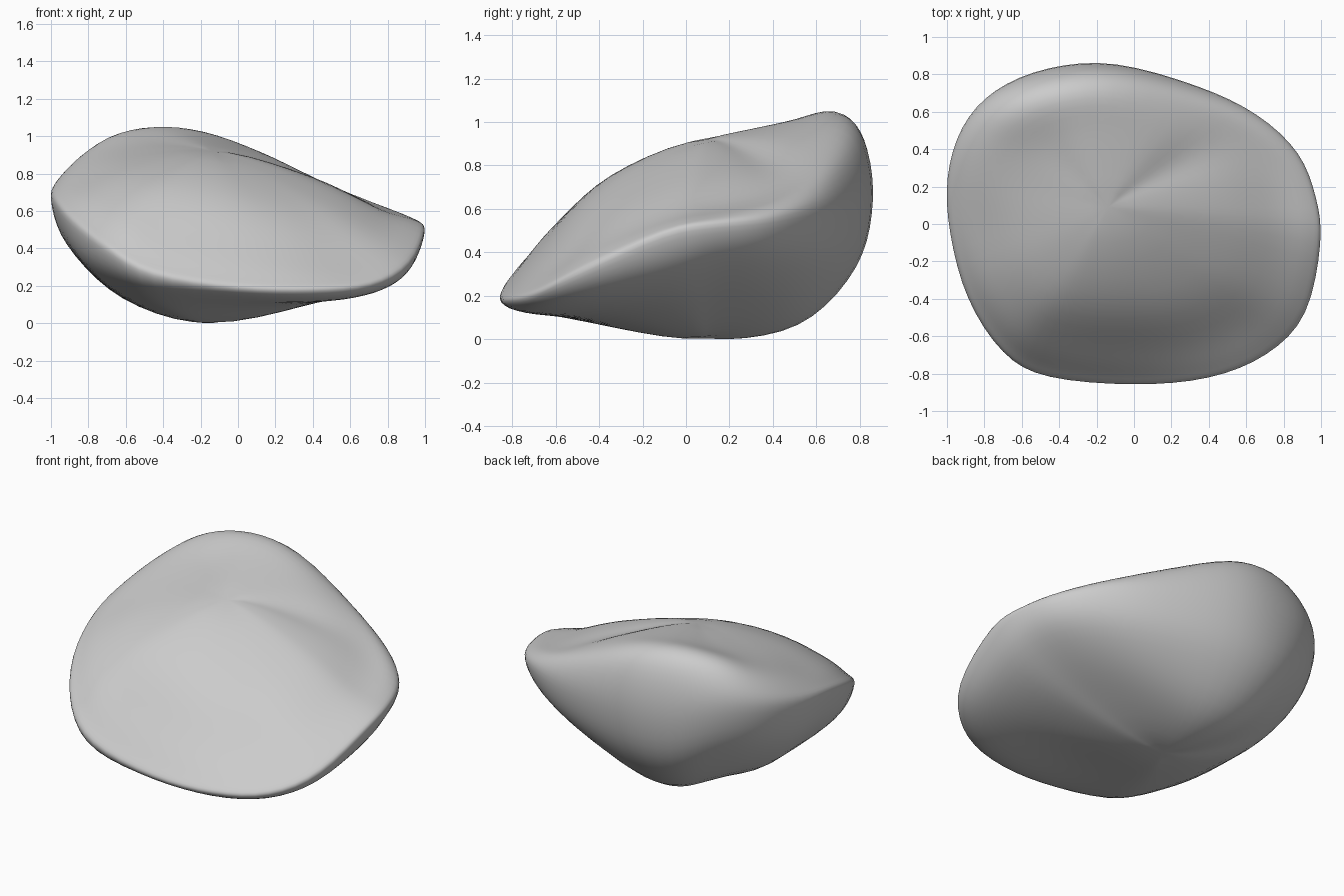
import bpy, bmesh
from mathutils import Vector

if "Cube" in bpy.data.objects:
    bpy.data.objects.remove(bpy.data.objects["Cube"])

# Stations around the rock, counter-clockwise from the right side:
# rim x, rim y, rim z, upper shoulder z, mid-top z, lower shoulder z, mid-bottom z
STATIONS = [
    (1.00, -.10, .48, .59, .755, .30, .14),
    (.975, .14, .52, .62, .78, .36, .17),
    (.88, .38, .54, .66, .80, .38, .18),
    (.66, .585, .58, .74, .83, .38, .16),
    (.35, .735, .60, .86, .92, .36, .12),
    (-.10, .86, .64, 1.01, .99, .34, .07),
    (-.46, .835, .66, 1.06, 1.01, .34, .075),
    (-.745, .715, .74, 1.03, .98, .45, .135),
    (-.92, .52, .72, .94, .945, .46, .16),
    (-1.0, .25, .68, .85, .905, .43, .14),
    (-.985, -.05, .64, .77, .87, .41, .13),
    (-.89, -.40, .53, .70, .83, .32, .115),
    (-.70, -.69, .39, .60, .785, .24, .095),
    (-.46, -.82, .26, .49, .755, .17, .075),
    (0.0, -.86, .19, .42, .715, .14, .085),
    (.40, -.825, .18, .38, .675, .125, .095),
    (.71, -.70, .205, .39, .665, .14, .105),
    (.92, -.48, .31, .48, .69, .20, .12),
]
CX, CY, TOP, BOTTOM = -.15, .10, .935, 0.0
PER, STEPS = 4, 5


def spline(a, b, c, d, t):
    """Smooth curve from b to c that passes through every point."""
    return tuple(.5 * (2*q + (r - p)*t + (2*p - 5*q + 4*r - s)*t*t
                       + (3*q - p - 3*r + s)*t**3)
                 for p, q, r, s in zip(a, b, c, d))


# smooth the stations around the outline
k = len(STATIONS)
ring = [spline(*[STATIONS[(i + o) % k] for o in (-1, 0, 1, 2)], j / PER)
        for i in range(k) for j in range(PER)]
n = len(ring)


def tilt(col):
    """Best-fit slope of a ring column, so the centre is crease-free."""
    pts = [(r[0] - CX, r[1] - CY, r[col]) for r in ring]
    mx, my, mz = (sum(p[a] for p in pts) / n for a in range(3))
    d = [(x - mx, y - my, z - mz) for x, y, z in pts]
    xx, xy, yy, xz, yz = (sum(p[a] * p[b] for p in d) for a, b in
                          ((0, 0), (0, 1), (1, 1), (0, 2), (1, 2)))
    det = xx * yy - xy * xy
    return (xz * yy - yz * xy) / det, (yz * xx - xz * xy) / det


tx, ty = (2 * g for g in tilt(4))
bx, by = (2 * g for g in tilt(6))

# radial profile of each direction: top centre -> rim -> bottom centre
bm = bmesh.new()
columns = []
top_v = bm.verts.new((CX, CY, TOP))
bot_v = bm.verts.new((CX, CY, BOTTOM))
for x, y, e, t, m, lo, b in ring:
    dx, dy = x - CX, y - CY
    f = .5 + .2 * y / .85
    top_opp = m - (tx * dx + ty * dy) * .5
    bot_opp = b - (bx * dx + by * dy) * .55
    ctrl = [(-.5, top_opp), (0, TOP), (.5, m), (.8, t),
            (.95, e + (t - e) * f), (1, e), (.9, lo), (.55, b),
            (0, BOTTOM), (-.55, bot_opp)]
    pts = [spline(*ctrl[q - 1:q + 3], j / STEPS)
           for q in range(1, len(ctrl) - 2) for j in range(STEPS)][1:]
    columns.append([bm.verts.new((CX + s * dx, CY + s * dy, z))
                    for s, z in pts])

# skin the columns
for i in range(n):
    a, c = columns[i], columns[(i + 1) % n]
    bm.faces.new((top_v, a[0], c[0]))
    bm.faces.new((bot_v, c[-1], a[-1]))
    for j in range(len(a) - 1):
        bm.faces.new((a[j], a[j + 1], c[j + 1], c[j]))

# soften the surface and rest the rock on the ground
for _ in range(6):
    bmesh.ops.smooth_vert(bm, verts=bm.verts, factor=.3,
                          use_axis_x=True, use_axis_y=True, use_axis_z=True)
low = min(v.co.z for v in bm.verts)
bmesh.ops.translate(bm, verts=bm.verts, vec=Vector((0, 0, -low)))
bmesh.ops.recalc_face_normals(bm, faces=bm.faces)
for face in bm.faces:
    face.smooth = True

mesh = bpy.data.meshes.new("rock")
bm.to_mesh(mesh)
bm.free()
rock = bpy.data.objects.new("rock", mesh)
bpy.context.collection.objects.link(rock)
